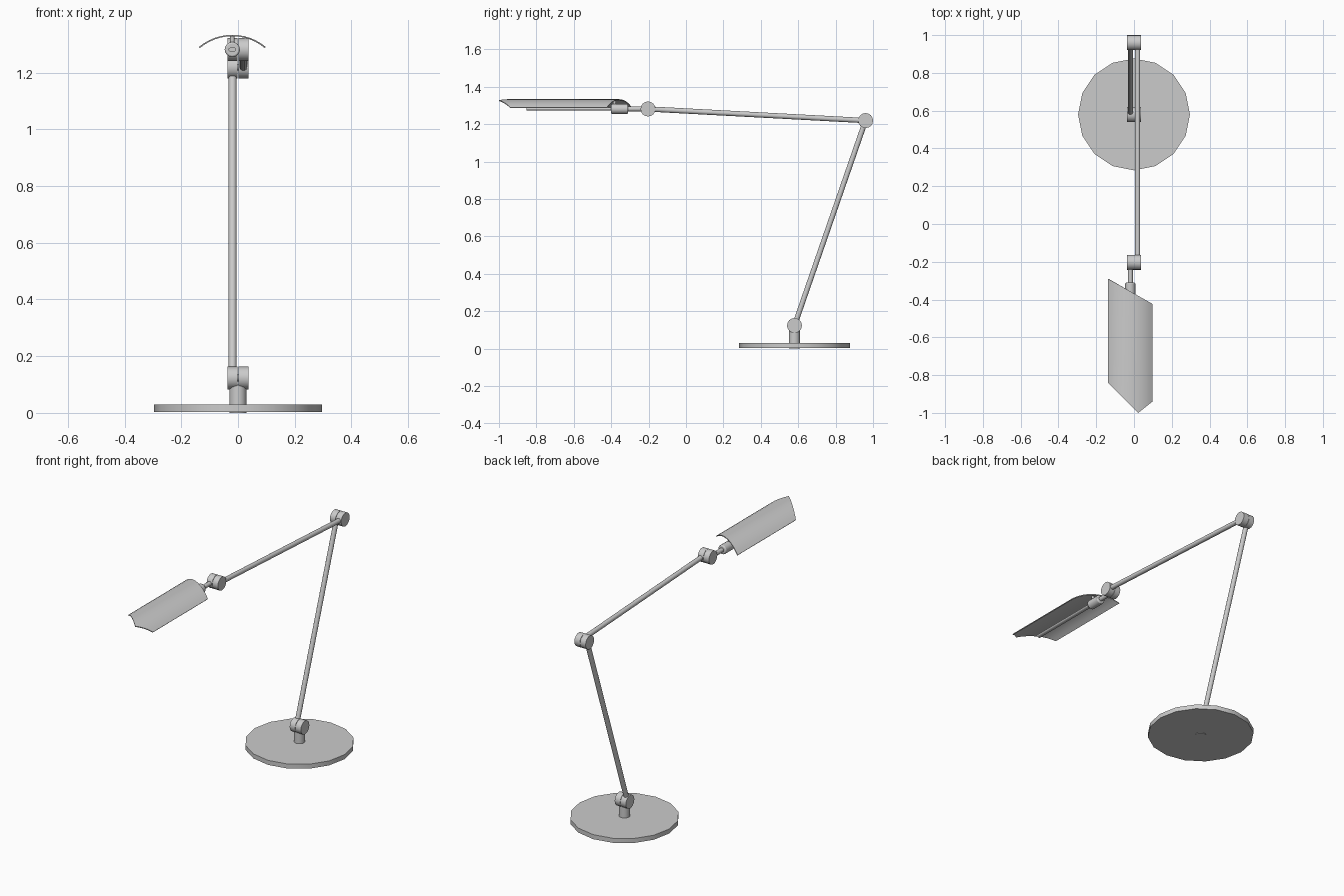
import bpy, math
from mathutils import Vector

if "Cube" in bpy.data.objects:
    bpy.data.objects.remove(bpy.data.objects["Cube"])


def smooth(ob):
    bpy.ops.object.select_all(action='DESELECT')
    ob.select_set(True)
    bpy.context.view_layer.objects.active = ob
    bpy.ops.object.shade_smooth_by_angle(angle=math.radians(35))


def rod(name, a, b, r, sides=16):
    """Capped cylinder from point a to point b."""
    a, b = Vector(a), Vector(b)
    d = b - a
    bpy.ops.mesh.primitive_cylinder_add(vertices=sides, radius=r, depth=d.length,
                                        location=(a + b) / 2)
    ob = bpy.context.object
    ob.name = name
    ob.rotation_euler = d.to_track_quat('Z', 'Y').to_euler()
    smooth(ob)
    return ob


# Joint centres as (y, z)
LOW, ELBOW, WRIST = (0.58, 0.123), (0.96, 1.219), (-0.203, 1.281)
SIDE = 0.019

# Base and stem
rod("base", (0, 0.58, 0.003), (0, 0.58, 0.03), 0.296)
rod("stem", (0, 0.58, 0), (0, 0.58, 0.1), 0.03)

# Paired joint discs
for label, (y, z) in (("lower", LOW), ("elbow", ELBOW), ("wrist", WRIST)):
    rod(label + "_joint_left", (-0.037, y, z), (-0.001, y, z), 0.04)
    rod(label + "_joint_right", (0.001, y, z), (0.037, y, z), 0.04)
    rod(label + "_joint_pin", (-0.02, y, z), (0.02, y, z), 0.012)

# Arms
rod("lower_arm", (-SIDE, *LOW), (-SIDE, *ELBOW), 0.014)
rod("upper_arm", (SIDE, *ELBOW), (SIDE, *WRIST), 0.014)
rod("head_arm", (-SIDE, *WRIST), (-SIDE, -0.33, 1.281), 0.013)

# Head collar, shade mount and light bar
collar = rod("head_collar", (-0.02, -0.31, 1.281), (-0.02, -0.4, 1.281), 0.027)
bev = collar.modifiers.new("Bevel", 'BEVEL')
bev.width = 0.006
bev.segments = 2
bev.angle_limit = math.radians(50)
rod("shade_mount", (-0.02, -0.382, 1.29), (-0.02, -0.382, 1.331), 0.008, 12)
bar = rod("light_bar", (-0.02, -0.39, 1.281), (-0.02, -0.853, 1.281), 0.014)
bar.scale = (1, 1, 1)
for v in bar.data.vertices:        # flatten the bar vertically
    w = bar.rotation_euler.to_matrix() @ v.co
    w.z *= 0.6
    v.co = bar.rotation_euler.to_matrix().inverted() @ w

# Curved shade: arc section with slanted ends
R, HALF, TOP, CX, N = 0.1835, math.radians(40), 1.333, -0.02, 12
front = [(-0.138, -0.84), (0.022, -1.0), (0.098, -0.94)]


def front_y(x):
    (x0, y0), (x1, y1) = front[:2] if x <= front[1][0] + 1e-3 else front[1:]
    return y0 + (y1 - y0) * (x - x0) / (x1 - x0)


verts, faces = [], []
for i in range(N + 1):
    a = -HALF + 2 * HALF * i / N
    x, z = CX + R * math.sin(a), TOP - R * (1 - math.cos(a))
    back_y = -0.29 - 0.133 * (x + 0.138) / 0.236
    verts += [(x, back_y, z), (x, front_y(x), z)]
    if i:
        k = 2 * i
        faces.append((k - 2, k - 1, k + 1, k))
me = bpy.data.meshes.new("shade")
me.from_pydata(verts, [], faces)
shade = bpy.data.objects.new("shade", me)
bpy.context.collection.objects.link(shade)
sol = shade.modifiers.new("Solidify", 'SOLIDIFY')
sol.thickness = 0.005
sol.offset = -1
bpy.ops.object.select_all(action='DESELECT')
shade.select_set(True)
bpy.context.view_layer.objects.active = shade
bpy.ops.object.modifier_apply(modifier="Solidify")
smooth(shade)
